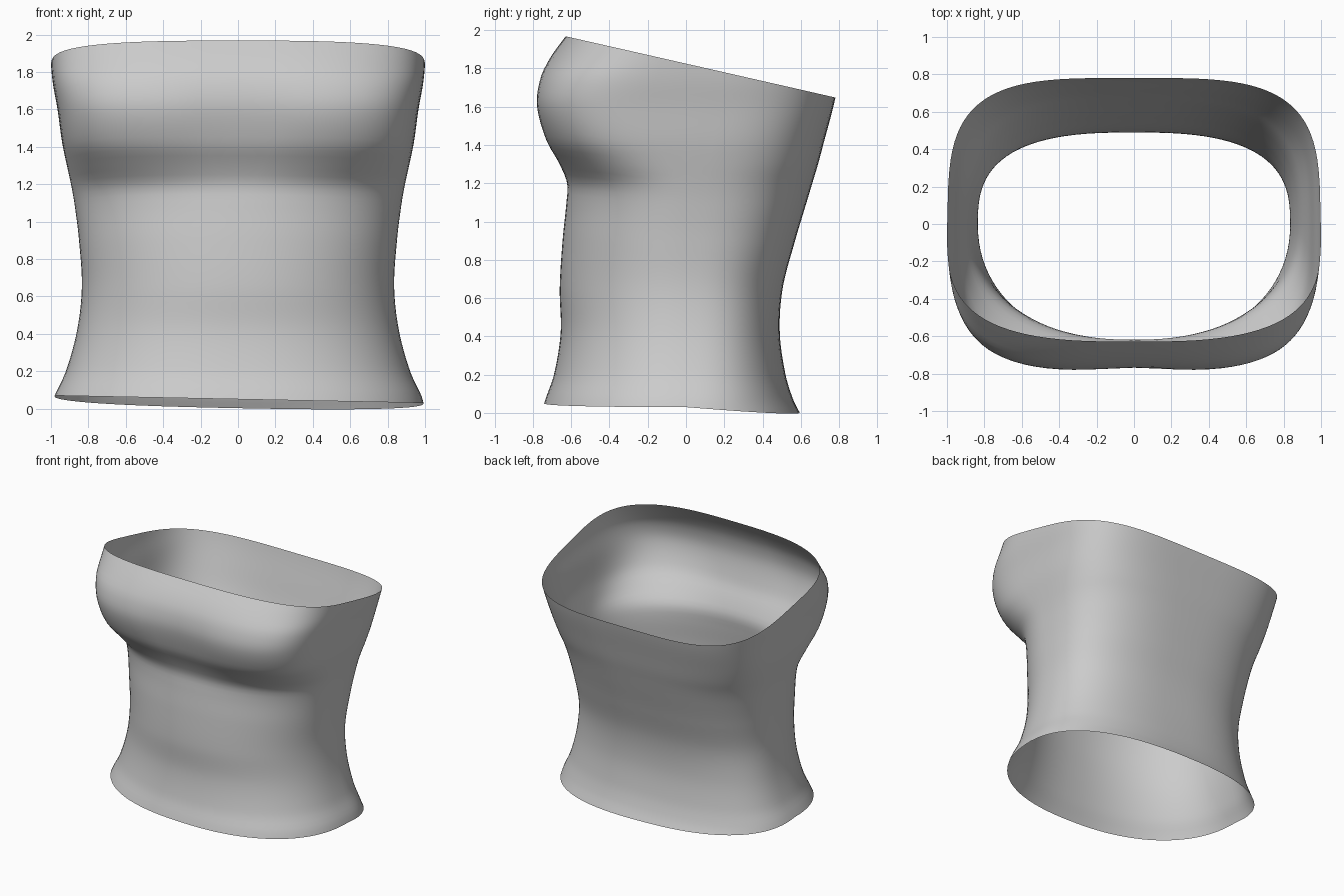
import bpy, bmesh, math

if "Cube" in bpy.data.objects:
    bpy.data.objects.remove(bpy.data.objects["Cube"])

# Body sections by height: z, half width, front depth, front squareness, back depth, back squareness
SECTIONS = [
    (0.00, 1.00, 0.755, 2.3, 0.595, 2.5),
    (0.07, 0.98, 0.735, 2.3, 0.56, 2.5),
    (0.20, 0.92, 0.69, 2.25, 0.52, 2.6),
    (0.42, 0.86, 0.655, 2.2, 0.49, 2.7),
    (0.65, 0.835, 0.66, 2.15, 0.505, 2.7),
    (0.90, 0.85, 0.645, 2.15, 0.57, 2.8),
    (1.10, 0.875, 0.625, 2.15, 0.63, 2.9),
    (1.20, 0.893, 0.622, 2.3, 0.66, 3.0),
    (1.30, 0.915, 0.665, 2.8, 0.69, 3.2),
    (1.42, 0.94, 0.735, 3.4, 0.722, 3.4),
    (1.60, 0.965, 0.785, 3.7, 0.77, 3.7),
    (1.74, 0.99, 0.768, 3.5, 0.80, 3.8),
    (1.85, 1.00, 0.715, 3.1, 0.82, 3.8),
    (1.98, 1.00, 0.62, 2.9, 0.84, 3.8),
]
SEGMENTS, RINGS = 96, 56


def section(z):
    """Smooth cubic interpolation through the section table."""
    z = min(max(z, SECTIONS[0][0]), SECTIONS[-1][0])
    last = len(SECTIONS) - 1
    i = next(k for k in range(last) if z <= SECTIONS[k + 1][0])
    p0, p1 = SECTIONS[max(i - 1, 0)], SECTIONS[i]
    p2, p3 = SECTIONS[i + 1], SECTIONS[min(i + 2, last)]
    h = p2[0] - p1[0]
    u = (z - p1[0]) / h
    out = []
    for k in range(1, 6):
        m1 = (p2[k] - p0[k]) / (p2[0] - p0[0]) * h
        m2 = (p3[k] - p1[k]) / (p3[0] - p1[0]) * h
        out.append((2*u**3 - 3*u**2 + 1) * p1[k] + (u**3 - 2*u**2 + u) * m1
                   + (3*u**2 - 2*u**3) * p2[k] + (u**3 - u**2) * m2)
    return out


def outline(angle, z):
    """Point on the rounded-box outline at a height."""
    half, front, nf, back, nb = section(z)
    c, s = math.cos(angle), math.sin(angle)
    depth, n = (front, nf) if s < 0 else (back, nb)
    x = math.copysign(abs(c) ** (2 / n), c) * half
    y = math.copysign(abs(s) ** (2 / n), s) * depth
    if s < 0:  # shallow hollow between the two bust volumes
        y += 0.022 * math.exp(-(x / 0.24) ** 2 - ((z - 1.55) / 0.2) ** 2)
    return x, y


def top_z(angle):
    z = 1.8
    for _ in range(12):
        z = 1.825 - 0.227 * outline(angle, z)[1]
    return z


def bottom_z(angle):
    x, y = outline(angle, 0.04)
    return 0.05 - 0.02 * x - 0.083 * max(y, 0)


# Open bodice shell
bm = bmesh.new()
rings = [[] for _ in range(RINGS + 1)]
for j in range(SEGMENTS):
    a = 2 * math.pi * j / SEGMENTS
    low, high = bottom_z(a), top_z(a)
    for i in range(RINGS + 1):
        z = low + (high - low) * i / RINGS
        rings[i].append(bm.verts.new((*outline(a, z), z)))
for r0, r1 in zip(rings, rings[1:]):
    for j in range(SEGMENTS):
        k = (j + 1) % SEGMENTS
        bm.faces.new((r0[j], r0[k], r1[k], r1[j])).smooth = True
mesh = bpy.data.meshes.new("bodice")
bm.to_mesh(mesh)
bm.free()
bodice = bpy.data.objects.new("bodice", mesh)
bpy.context.collection.objects.link(bodice)
